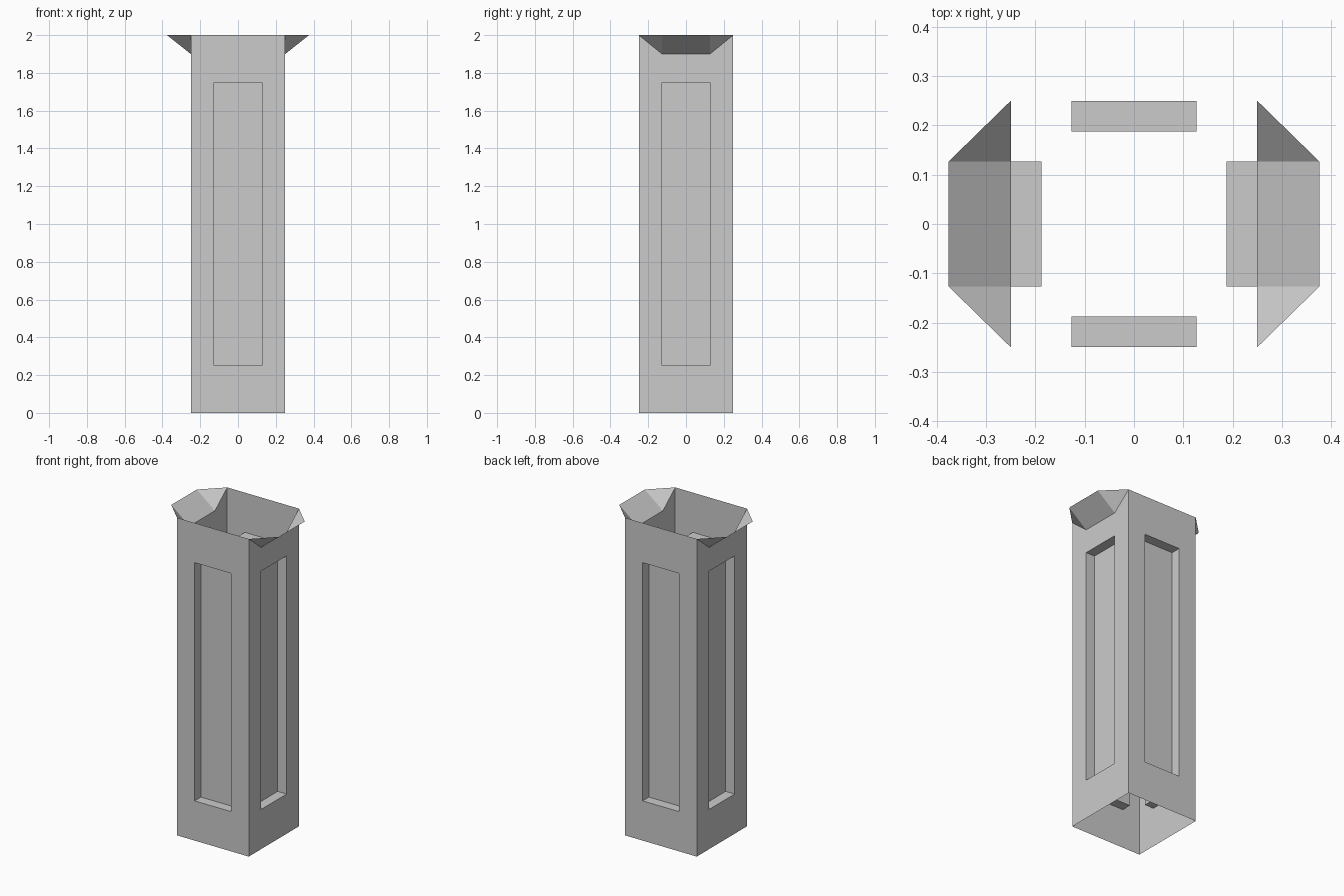
import bpy, bmesh, math
from mathutils import Matrix, Vector

if "Cube" in bpy.data.objects:
    bpy.data.objects.remove(bpy.data.objects["Cube"])

HALF, HEIGHT = 0.25, 2.0                      # square tube
PANEL_W, PANEL_LOW, PANEL_TOP = 0.127, 0.25, 1.75
RECESS = 0.0625                               # panel depth
LIP_Z, LIP_OUT, LIP_W = 1.9, 0.376, 0.127     # pouring lips


def add_faces(bm, faces, angle):
    """Faces are drawn for the front side as (across, outward, up), then turned about z."""
    turn = Matrix.Rotation(angle, 3, 'Z')
    for face in faces:
        bm.faces.new([bm.verts.new(turn @ Vector((u, -d, z))) for u, d, z in face])


def finish(bm, name):
    bmesh.ops.remove_doubles(bm, verts=bm.verts, dist=0.0005)
    mesh = bpy.data.meshes.new(name)
    bm.to_mesh(mesh)
    bm.free()
    obj = bpy.data.objects.new(name, mesh)
    bpy.context.collection.objects.link(obj)


def rect(w, d, low, top):
    return [(-w, d, low), (w, d, low), (w, d, top), (-w, d, top)]


def wall(has_lip):
    outer = rect(HALF, HALF, 0, HEIGHT)
    rim = rect(PANEL_W, HALF, PANEL_LOW, PANEL_TOP)
    back = rect(PANEL_W, HALF - RECESS, PANEL_LOW, PANEL_TOP)
    faces = [back]
    for i in range(4):
        j = (i + 1) % 4
        faces.append([rim[i], rim[j], back[j], back[i]])       # recess sides
        if not (has_lip and i == 2):
            faces.append([outer[i], outer[j], rim[j], rim[i]])  # frame
    if has_lip:                                                 # notched top of frame
        nl, nr = (-LIP_W, HALF, LIP_Z), (LIP_W, HALF, LIP_Z)
        faces += [[rim[3], rim[2], nr, nl],
                  [outer[2], nr, rim[2]],
                  [outer[3], rim[3], nl]]
    return faces


def lip():
    nl, nr = (-LIP_W, HALF, LIP_Z), (LIP_W, HALF, LIP_Z)
    ol, orr = (-LIP_W, LIP_OUT, HEIGHT), (LIP_W, LIP_OUT, HEIGHT)
    return [[nl, nr, orr, ol],
            [nr, (HALF, HALF, HEIGHT), orr],
            [nl, ol, (-HALF, HALF, HEIGHT)]]


# Hollow tube with four recessed panels
shell = bmesh.new()
for k in range(4):
    add_faces(shell, wall(k % 2 == 1), k * math.pi / 2)
finish(shell, "pillar_shell")

# Flared lips on the left and right sides
for name, k in (("right_lip", 1), ("left_lip", 3)):
    bm = bmesh.new()
    add_faces(bm, lip(), k * math.pi / 2)
    finish(bm, name)
